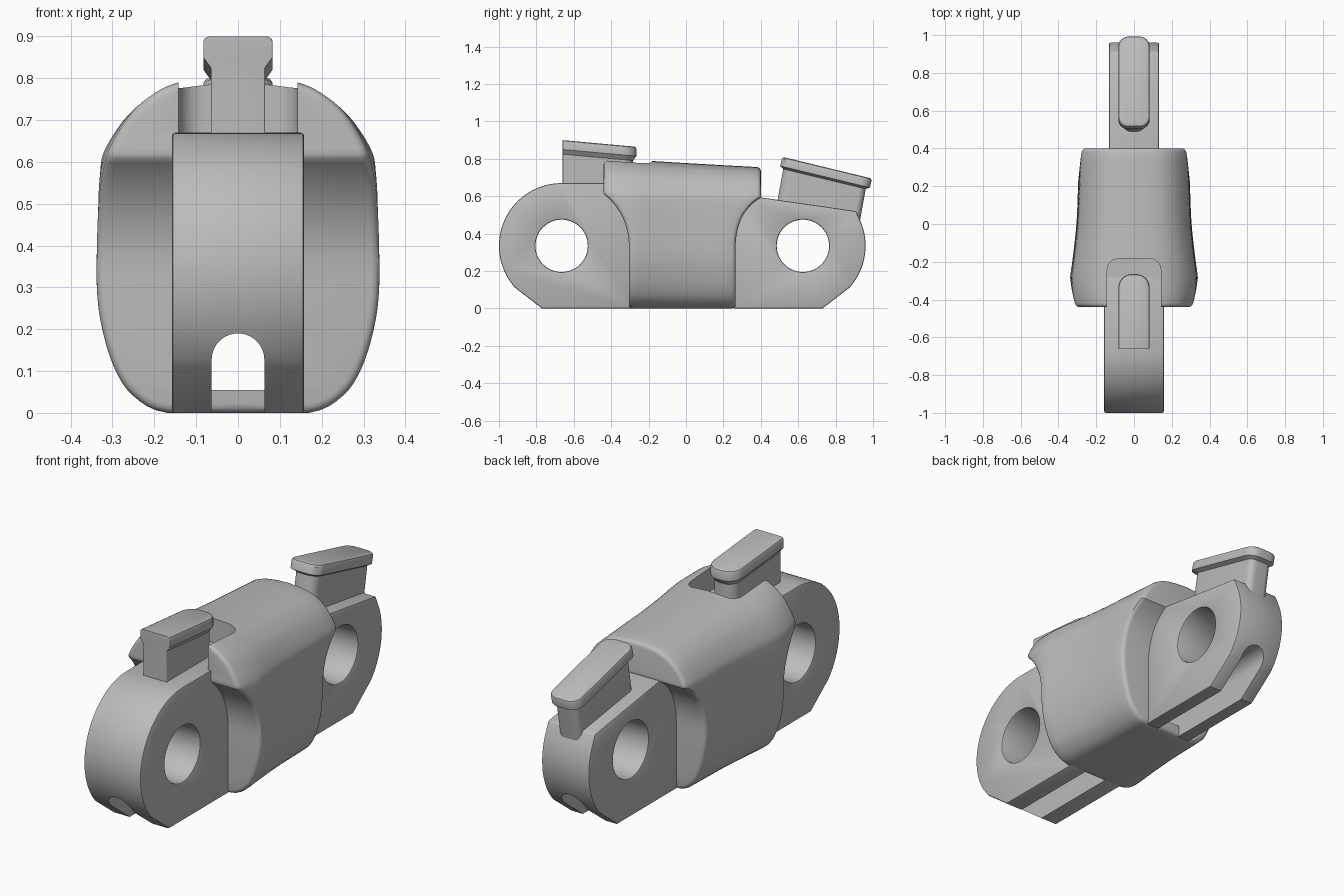
import bpy, bmesh, math
from mathutils import Matrix, Vector

cube = bpy.data.objects.get("Cube")
if cube:
    bpy.data.objects.remove(cube, do_unlink=True)

GREY = (0.5, 0.5, 0.5, 1)
metal = bpy.data.materials.new("grey_metal")
metal.use_nodes = True
metal.diffuse_color = GREY
for node in metal.node_tree.nodes:
    if node.type == 'BSDF_PRINCIPLED':
        node.inputs["Base Color"].default_value = GREY

FRONT, REAR, AXIS_Z = -0.665, 0.625, 0.335   # pin hole axes
LUG_R, CLEAR_R, HOLE_R = 0.335, 0.36, 0.14


def add_object(name, bm):
    bmesh.ops.remove_doubles(bm, verts=bm.verts, dist=1e-5)
    bmesh.ops.recalc_face_normals(bm, faces=bm.faces)
    mesh = bpy.data.meshes.new(name)
    bm.to_mesh(mesh)
    bm.free()
    mesh.materials.append(metal)
    ob = bpy.data.objects.new(name, mesh)
    bpy.context.collection.objects.link(ob)
    return ob


def loft(name, rings):
    """Closed solid through rings of equal point count, capped at both ends."""
    bm = bmesh.new()
    loops = [[bm.verts.new(p) for p in ring] for ring in rings]
    n = len(loops[0])
    for a, b in zip(loops, loops[1:]):
        for i in range(n):
            k = (i + 1) % n
            bm.faces.new((a[i], a[k], b[k], b[i]))
    bm.faces.new(loops[0])
    bm.faces.new(loops[-1])
    return add_object(name, bm)


def activate(ob):
    bpy.ops.object.select_all(action='DESELECT')
    ob.select_set(True)
    bpy.context.view_layer.objects.active = ob


def cut(ob, cutter):
    mod = ob.modifiers.new("cut", 'BOOLEAN')
    mod.operation = 'DIFFERENCE'
    mod.solver = 'EXACT'
    mod.object = cutter
    cutter.hide_render = True
    activate(ob)
    bpy.ops.object.modifier_apply(modifier=mod.name)
    bpy.data.objects.remove(cutter, do_unlink=True)


def soften(ob, width):
    mod = ob.modifiers.new("soft", 'BEVEL')
    mod.width = width
    mod.segments = 2
    mod.limit_method = 'ANGLE'
    mod.angle_limit = math.radians(55)
    activate(ob)
    bpy.ops.object.modifier_apply(modifier=mod.name)


def smooth(ob):
    activate(ob)
    bpy.ops.object.shade_smooth_by_angle(angle=math.radians(32))


def arc(cy, cz, r, a0, a1, steps):
    angles = [math.radians(a0 + (a1 - a0) * i / steps) for i in range(steps + 1)]
    return [(cy + r * math.cos(a), cz + r * math.sin(a)) for a in angles]


def side_prism(name, outline, half):
    return loft(name, [[(x, y, z) for y, z in outline] for x in (-half, half)])


def arch_cutter(bottom):
    """Long tunnel with a round top, running front to back."""
    w = 0.063
    outline = [(w, bottom)] + arc(0, 0.19 - w, w, 0, 180, 20) + [(-w, bottom)]
    return loft("tunnel_cutter", [[(x, y, z) for x, z in outline] for y in (-2, 2)])


def plan(half, y0, y1, r0, r1):
    """Rounded rectangle in plan, with one corner radius for each end."""
    pts = []
    for sx, y, r, a in ((1, y0 + r0, r0, -90), (1, y1 - r1, r1, 0),
                        (-1, y1 - r1, r1, 90), (-1, y0 + r0, r0, 180)):
        pts += arc(sx * (half - r), y, r, a, a + 90, 8)
    return pts


def spline(points, steps):
    """Catmull-Rom curve through 2D points."""
    p = [Vector(q) for q in points]
    p = [2 * p[0] - p[1]] + p + [2 * p[-1] - p[-2]]
    out = []
    for a, b, c, d in zip(p, p[1:], p[2:], p[3:]):
        for i in range(steps):
            t = i / steps
            out.append(0.5 * (2 * b + (c - a) * t + (2 * a - 5 * b + 4 * c - d) * t * t
                              + (3 * b - a - 3 * c + d) * t ** 3))
    return out + [p[-2]]


# Body: one half section, swept between the two clearance curves
half_section = spline([(0, 0), (0.17, 0), (0.25, 0.04), (0.295, 0.105), (0.325, 0.2),
                       (0.338, 0.3), (0.336, 0.45), (0.33, 0.58), (0.316, 0.64),
                       (0.264, 0.72), (0.205, 0.768), (0.15, 0.792), (0.08, 0.805),
                       (0, 0.81)], 4)
widths = spline([(-0.44, 0.955), (-0.3, 1), (-0.2, 0.965), (0, 0.9),
                 (0.2, 0.875), (0.4, 0.85)], 4)


def width_at(y):
    for a, b in zip(widths, widths[1:]):
        if y <= b.x:
            return a.y + (b.y - a.y) * (y - a.x) / (b.x - a.x)
    return widths[-1].y


def reach(z):
    """Gap between pin axis and body end at a given height."""
    dz = max(0, z - AXIS_Z)
    return math.sqrt(CLEAR_R ** 2 - dz ** 2) if dz < 0.281 else 0.225


def body_point(i, side, t, inset, back_off):
    p = half_section[i]
    last = len(half_section) - 1
    d = half_section[min(i + 1, last)] - half_section[max(i - 1, 0)]
    normal = Vector((d.y, -d.x)).normalized()
    if i in (0, last):
        normal.x = 0
    y0, y1 = FRONT + reach(p.y) + 0.02, REAR - reach(p.y) - 0.02
    y = y0 + (y1 - y0) * t + back_off
    drop = 0.055 * max(0, (y + 0.44) / 0.84) ** 0.8 * max(0, p.y - 0.5) / 0.31
    x = p.x * width_at(y) - normal.x * inset
    return (side * x, y, max(0, p.y) - drop - normal.y * inset)


ROUND = 0.02
quarter = [math.radians(a) for a in (0, 30, 60)]
ends = [(ROUND * (1 - math.sin(a)), ROUND * math.cos(a)) for a in quarter]
stations = [(0, inset, -off) for inset, off in ends]
stations += [(k / 14, 0, 0) for k in range(15)]
stations += [(1, inset, off) for inset, off in reversed(ends)]

bm = bmesh.new()
n = len(half_section)
grid = [[[bm.verts.new(body_point(i, s, *st)) for i in range(n)] for s in (1, -1)]
        for st in stations]
for a, b in zip(grid, grid[1:]):
    for s in (0, 1):
        for i in range(n - 1):
            bm.faces.new((a[s][i], a[s][i + 1], b[s][i + 1], b[s][i]))
for right, left in (grid[0], grid[-1]):
    for i in range(n - 1):
        bm.faces.new((right[i], right[i + 1], left[i + 1], left[i]))
body = add_object("body", bm)
notch = plan(0.142, -0.7, -0.183, 0.01, 0.06)
cut(body, loft("notch_cutter", [[(x, y, z) for x, y in notch] for z in (0.668, 1.2)]))
cut(body, arch_cutter(0.055))
smooth(body)

# Pin lugs
front_outline = [(-0.28, 0), (-0.28, 0.67)]
front_outline += arc(FRONT, AXIS_Z, LUG_R, 90, 222, 36) + [(-0.77, 0)]
rear_outline = [(0.25, 0), (0.73, 0)] + arc(REAR, AXIS_Z, LUG_R, -42, 21, 20)
rear_outline += [(0.91, 0.52), (0.25, 0.615)]
for name, outline, axis, half in (("front_lug", front_outline, FRONT, 0.158),
                                  ("rear_lug", rear_outline, REAR, 0.132)):
    lug = side_prism(name, outline, half)
    cut(lug, side_prism("pin_cutter", arc(axis, AXIS_Z, HOLE_R, 0, 352.5, 47), 1))
    soften(lug, 0.008)
    cut(lug, arch_cutter(-0.2))
    smooth(lug)


# Capped pegs on top: layers are (height, inset, lengthwise shift)
def peg(name, half, length, radii, front_inset, layers, place):
    rings = []
    for z, inset, shift in layers:
        pts = plan(half - inset, -length + inset * front_inset + shift,
                   length - inset + shift, radii[0], max(0.005, radii[1] - inset))
        rings.append([place @ Vector((x, y, z)) for x, y in pts])
    smooth(loft(name, rings))


cap = [(-0.05, 0, 0), (-0.012, 0, 0), (-0.004, 0.004, 0), (0, 0.012, 0)]
slant = Matrix.Translation((0, -0.4625, 0.882)) @ Matrix(
    ((1, 0, 0, 0), (0, 1, 0, 0), (0, -0.09, 1, 0), (0, 0, 0, 1)))
peg("front_peg", 0.083, 0.1975, (0.004, 0.072), 0,
    [(-0.25, 0.018, 0), (-0.075, 0.018, 0)] + cap, slant)
tilt = Matrix.Translation((0, 0.755, 0.7525)) @ Matrix.Rotation(math.radians(-13.6), 4, 'X')
peg("rear_peg", 0.083, 0.247, (0.05, 0.055), 1,
    [(-0.27, 0.02, 0.012), (-0.062, 0.02, 0)] + cap, tilt)
